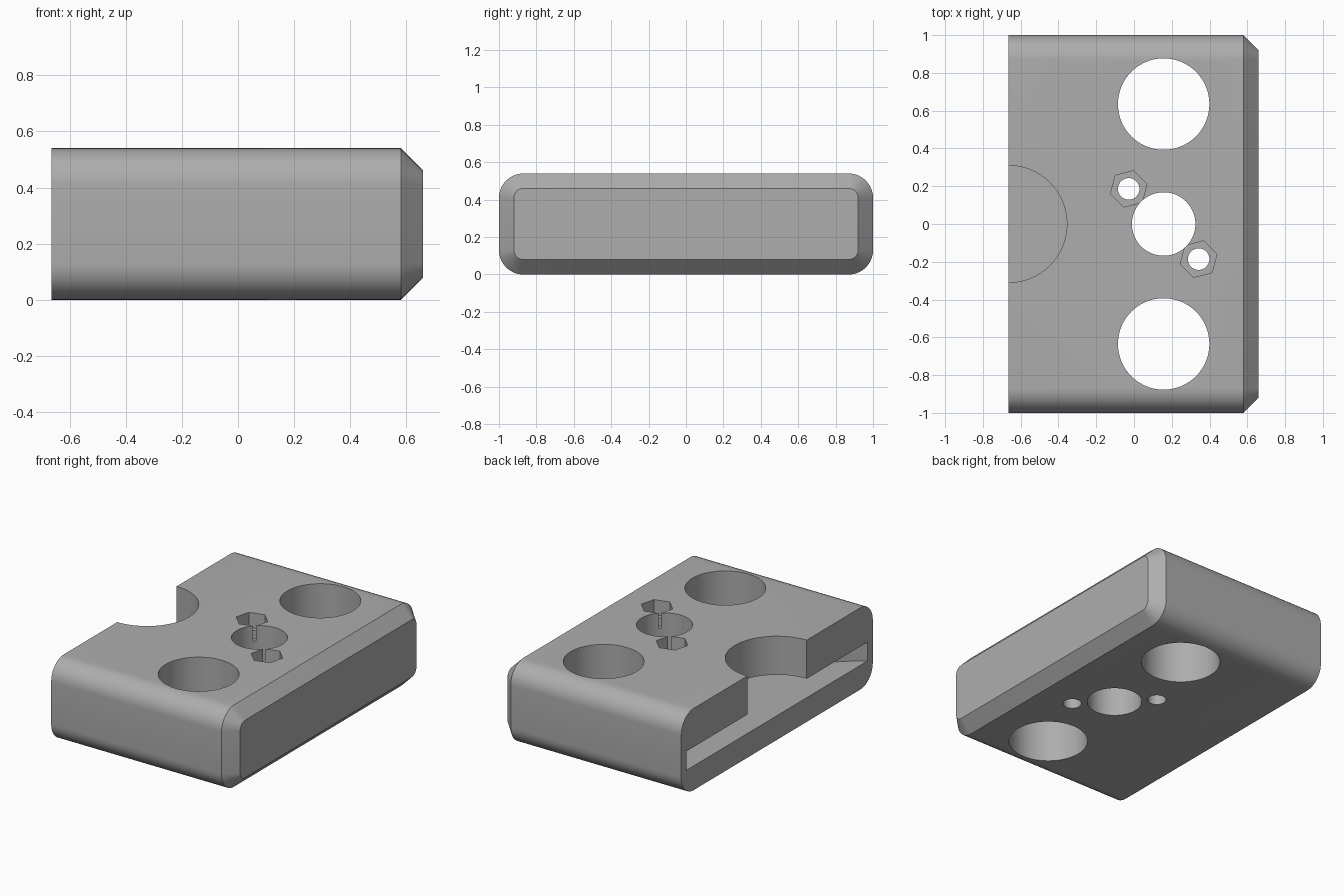
import bpy, bmesh, math
from mathutils import Matrix

if "Cube" in bpy.data.objects:
    bpy.data.objects.remove(bpy.data.objects["Cube"], do_unlink=True)

HEIGHT, X_BACK, X_TIP = 0.54, -0.665, 0.66
CHAMFER, RADIUS = 0.08, 0.13

grey = bpy.data.materials.new("plain grey")
grey.use_nodes = True
colour = (0.42, 0.42, 0.42, 1)
grey.diffuse_color = colour
grey.node_tree.nodes["Principled BSDF"].inputs["Base Color"].default_value = colour


def finish(name, bm):
    bmesh.ops.recalc_face_normals(bm, faces=bm.faces)
    mesh = bpy.data.meshes.new(name)
    bm.to_mesh(mesh)
    bm.free()
    mesh.materials.append(grey)
    obj = bpy.data.objects.new(name, mesh)
    bpy.context.collection.objects.link(obj)
    return obj


def rounded_section(inset, steps=10):
    """Rounded rectangle in the y-z plane."""
    r = RADIUS - inset
    cy, cz = 1 - RADIUS, HEIGHT / 2 - RADIUS
    ring = []
    for q, (sy, sz) in enumerate([(1, 1), (-1, 1), (-1, -1), (1, -1)]):
        for i in range(steps + 1):
            a = math.pi / 2 * (q + i / steps)
            ring.append((sy * cy + r * math.cos(a),
                         HEIGHT / 2 + sz * cz + r * math.sin(a)))
    return ring


def loft(name, sections):
    """Skin closed rings together and cap both ends."""
    bm = bmesh.new()
    rings = [[bm.verts.new(p) for p in s] for s in sections]
    for a, b in zip(rings, rings[1:]):
        for i in range(len(a)):
            j = (i + 1) % len(a)
            bm.faces.new((a[i], a[j], b[j], b[i]))
    bm.faces.new(rings[0])
    bm.faces.new(rings[-1])
    return finish(name, bm)


def cylinder(name, x, y, r, z0, z1, sides=64, turn=0):
    bm = bmesh.new()
    place = Matrix.Translation((x, y, (z0 + z1) / 2)) @ Matrix.Rotation(turn, 4, "Z")
    bmesh.ops.create_cone(bm, cap_ends=True, segments=sides, radius1=r,
                          radius2=r, depth=z1 - z0, matrix=place)
    return finish(name, bm)


# Main block with rounded long edges and a chamfered end
body = loft("block_body", [[(x, y, z) for y, z in rounded_section(inset)]
            for x, inset in [(X_BACK, 0), (X_TIP - CHAMFER, 0), (X_TIP, CHAMFER)]])

# Through holes
cutters = [cylinder("large_hole_cutter", 0.157, s * 0.635, 0.242, -0.1, 0.7)
           for s in (-1, 1)]
cutters.append(cylinder("centre_hole_cutter", 0.157, 0, 0.168, -0.1, 0.7))

# Bolt holes with hexagonal nut recesses
for s in (-1, 1):
    x, y = 0.157 + s * 0.185, -s * 0.186
    cutters.append(cylinder("bolt_hole_cutter", x, y, 0.057, -0.1, 0.7, 40))
    cutters.append(cylinder("nut_recess_cutter", x, y, 0.1, 0.44, 0.7, 6,
                            math.radians(-15)))

# Side pocket with a curved back wall, and the finger notch above it
FLOOR, ROOF = 0.16, 0.285
half, depth = 0.945, 0.5
arc_r = (half ** 2 + depth ** 2) / (2 * depth)
arc_x = X_BACK + depth - arc_r
sweep = math.asin(half / arc_r)
outline = [(X_BACK - 0.1, half), (X_BACK - 0.1, -half)]
outline += [(arc_x + arc_r * math.cos(a), arc_r * math.sin(a))
            for a in (sweep * (i / 16 - 1) for i in range(33))]
cutters.append(loft("pocket_cutter", [[(x, y, z) for x, y in outline]
                                      for z in (FLOOR, ROOF)]))
cutters.append(cylinder("finger_notch_cutter", X_BACK, 0, 0.31, FLOOR + 0.05, 0.7))

# Cut everything out of the block
for c in cutters:
    c.hide_render = True
    c.hide_viewport = True
    mod = body.modifiers.new(c.name, "BOOLEAN")
    mod.operation = "DIFFERENCE"
    mod.solver = "EXACT"
    mod.object = c

# Bake the cuts so the shading follows the final edges
graph = bpy.context.evaluated_depsgraph_get()
body_mesh = bpy.data.meshes.new_from_object(body.evaluated_get(graph))
body.modifiers.clear()
body.data = body_mesh
for c in cutters:
    bpy.data.objects.remove(c, do_unlink=True)

bpy.context.view_layer.objects.active = body
body.select_set(True)
bpy.ops.object.shade_smooth_by_angle(angle=math.radians(25))
